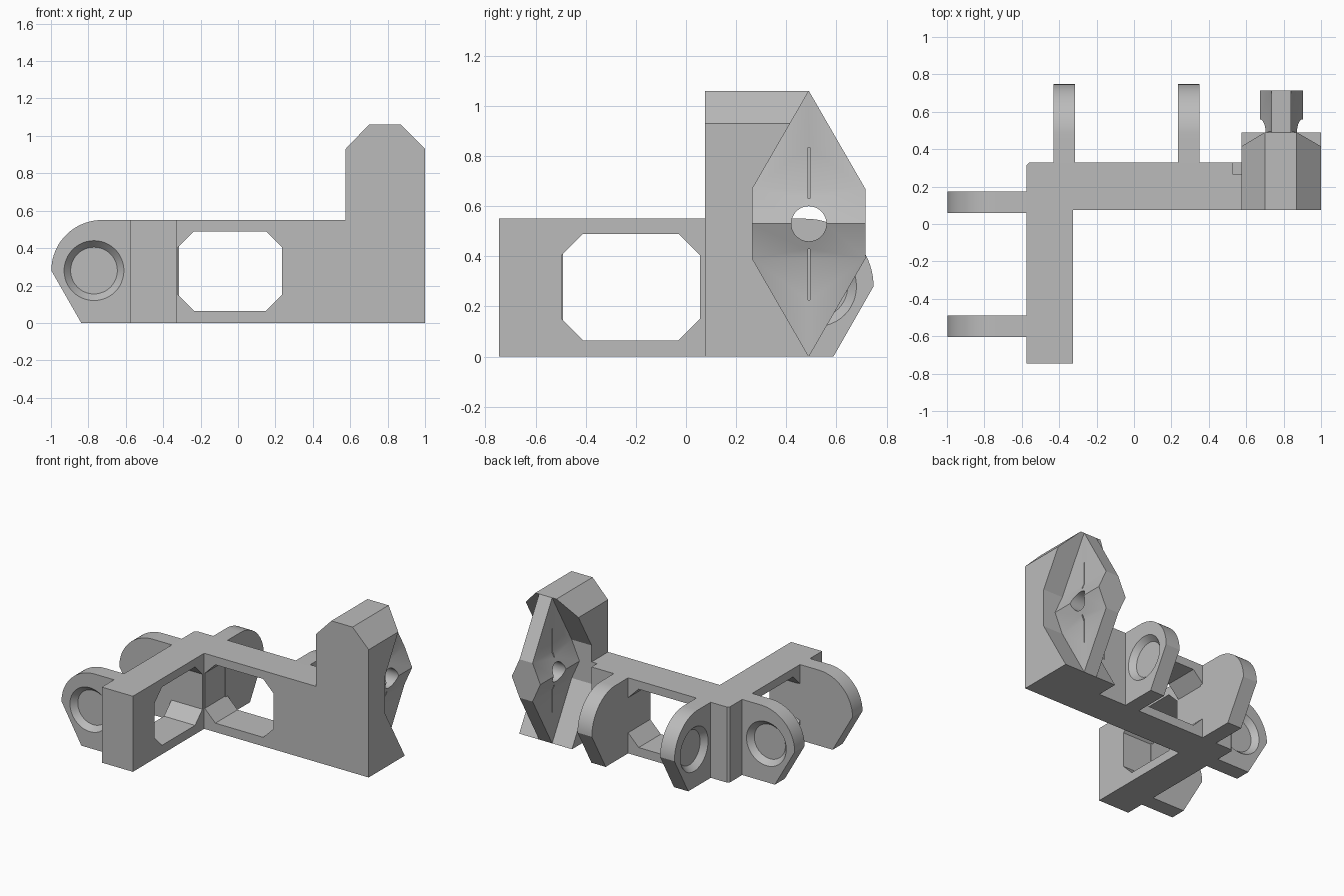
import bpy, math

if "Cube" in bpy.data.objects:
    bpy.data.objects.remove(bpy.data.objects["Cube"], do_unlink=True)

grey = bpy.data.materials.new("plain_grey")
grey.use_nodes = True
grey.diffuse_color = (0.5, 0.5, 0.5, 1)
grey.node_tree.nodes["Principled BSDF"].inputs["Base Color"].default_value = (0.5, 0.5, 0.5, 1)

PLACE = {"x": lambda t, a, b: (t, a, b),
         "y": lambda t, a, b: (a, t, b),
         "z": lambda t, a, b: (a, b, t)}


def loft(name, axis, rings):
    """Closed solid through (position, outline) rings along an axis."""
    n = len(rings[0][1])
    verts = [PLACE[axis](t, a, b) for t, pts in rings for a, b in pts]
    faces = [tuple(range(n)), tuple(range(len(verts) - n, len(verts)))]
    for r in range(len(rings) - 1):
        for i in range(n):
            j = (i + 1) % n
            faces.append((r * n + i, r * n + j, r * n + n + j, r * n + n + i))
    mesh = bpy.data.meshes.new(name)
    mesh.from_pydata(verts, [], faces)
    mesh.materials.append(grey)
    obj = bpy.data.objects.new(name, mesh)
    bpy.context.scene.collection.objects.link(obj)
    select(obj)
    bpy.ops.object.mode_set(mode="EDIT")
    bpy.ops.mesh.select_all(action="SELECT")
    bpy.ops.mesh.normals_make_consistent(inside=False)
    bpy.ops.object.mode_set(mode="OBJECT")
    return obj


def prism(name, axis, pts, lo, hi):
    return loft(name, axis, [(lo, pts), (hi, pts)])


def select(obj):
    bpy.ops.object.select_all(action="DESELECT")
    obj.select_set(True)
    bpy.context.view_layer.objects.active = obj


def cut(obj, cutter, operation="DIFFERENCE", keep=False):
    mod = obj.modifiers.new("cut", "BOOLEAN")
    mod.operation, mod.solver, mod.object = operation, "EXACT", cutter
    select(obj)
    bpy.ops.object.modifier_apply(modifier=mod.name)
    if not keep:
        bpy.data.objects.remove(cutter, do_unlink=True)


def smooth(obj):
    select(obj)
    bpy.ops.object.shade_smooth_by_angle(angle=math.radians(25))


def circle(a, b, r, n=48):
    return [(a + r * math.cos(math.tau * i / n), b + r * math.sin(math.tau * i / n))
            for i in range(n)]


def window(a0, a1, c=0.085, z0=0.065, z1=0.49):
    return [(a0 + c, z0), (a1 - c, z0), (a1, z0 + c), (a1, z1 - c),
            (a1 - c, z1), (a0 + c, z1), (a0, z1 - c), (a0, z0 + c)]


H = 0.55            # frame height
MID, TOP = 0.53, 1.06   # tower centre and top
PY, PX = 0.49, 0.7875   # pivot position

# L-shaped frame with two windows
frame = prism("frame", "z", [(-0.575, -0.745), (-0.325, -0.745), (-0.325, 0.075), (0.575, 0.075),
                             (0.575, 0.33), (-0.56, 0.33), (-0.575, 0.315)], 0, H)
cut(frame, prism("window_cutter", "y", window(-0.32, 0.235), 0, 0.4))
cut(frame, prism("window_cutter", "x", window(-0.495, 0.055), -0.7, -0.2))

# Tower with chamfered top, cleared for the mating hinge part
tower = prism("tower", "y", [(0.575, 0), (1, 0), (1, 0.93), (0.87, TOP), (0.70, TOP), (0.575, 0.93)],
              0.075, PY)
clearance = prism("clearance_cutter", "x", [(0.265, 0.39), (0.265, 0.67), (0.519, TOP + 0.05),
                                            (0.9, TOP + 0.05), (0.9, -0.05), (0.519, -0.05)], 0.53, 1.1)
cut(frame, clearance, keep=True)
cut(tower, clearance)

# Hexagonal hinge plate with a ridge on both sides
half = [(0.0525, -0.1), (0.0525, 0.39), (0.115, MID), (0.0525, 0.67), (0.0525, TOP + 0.1)]
section = [(PX + w, z) for w, z in half] + [(PX - w, z) for w, z in reversed(half)]
plate = prism("hinge_plate", "y", section, 0.1, 0.9)
cut(plate, prism("hexagon_cutter", "x", [(0.265, 0.39), (PY, 0), (0.715, 0.39), (0.715, 0.67),
                                         (PY, TOP), (0.265, 0.67)], 0.5, 1.1), "INTERSECT")
cut(plate, prism("pivot_cutter", "x", circle(PY, MID, 0.07), 0.5, 1.1))

# Thin slits above and below the pivot hole
for z0, z1 in ((0.63, 0.835), (0.225, 0.43)):
    for side in (-1, 1):
        slit = [(PY - 0.004, z0), (PY + 0.004, z0), (PY + 0.004, z1), (PY - 0.004, z1)]
        lo, hi = sorted((PX + side * 0.035, PX + side * 0.2))
        cut(plate, prism("slit_cutter", "x", slit, lo, hi))
smooth(plate)


# Rounded lugs, each with a conical dimple on its outer face
def lug(name, axis, root, sign, lo, hi, outer):
    def along(d):
        return root + sign * d
    arc = [(along(0.15 + 0.27 * math.sin(t)), 0.28 + 0.27 * math.cos(t))
           for t in (math.pi / 2 * i / 20 for i in range(21))]
    pts = [(along(-0.02), 0), (along(-0.02), H)] + arc + [(along(0.26), 0)]
    obj = prism(name, axis, pts, lo, hi)
    face, inward = (hi, -1) if outer > 0 else (lo, 1)
    c = along(0.192)
    rings = [(face - inward * 0.02, circle(c, 0.28, 0.1775)), (face + inward * 0.04, circle(c, 0.28, 0.125))]
    cut(obj, loft("dimple_cutter", axis, rings))
    smooth(obj)


lug("right_front_lug", "y", -0.578, -1, -0.605, -0.49, -1)
lug("right_rear_lug", "y", -0.578, -1, 0.06, 0.175, 1)
lug("back_right_lug", "x", 0.328, 1, -0.43, -0.315, -1)
lug("back_left_lug", "x", 0.328, 1, 0.235, 0.35, 1)
